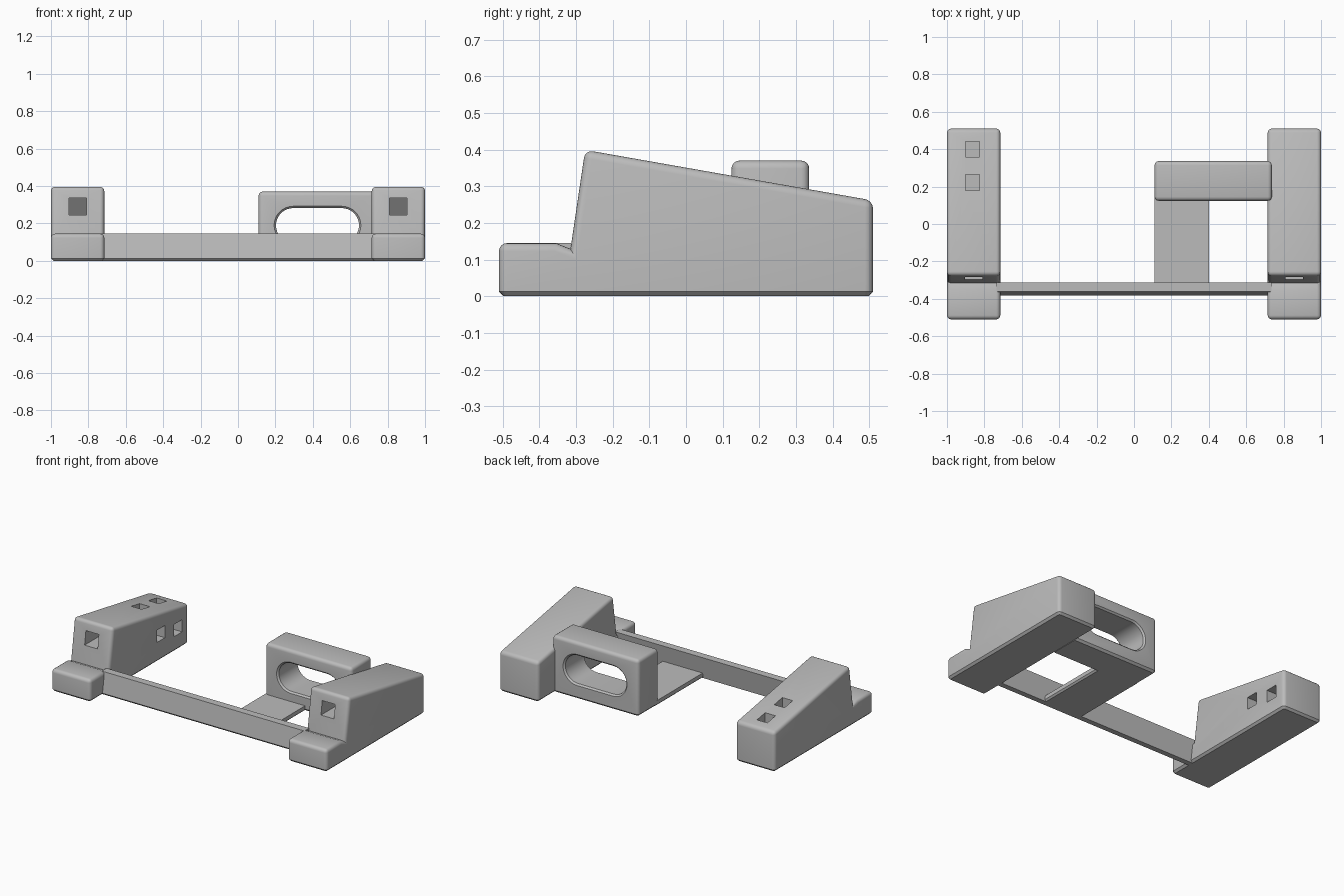
import bpy, bmesh, math
from mathutils import Vector

if "Cube" in bpy.data.objects:
    bpy.data.objects.remove(bpy.data.objects["Cube"], do_unlink=True)

grey = bpy.data.materials.new("plain grey")
grey.use_nodes = True
grey.diffuse_color = (0.5, 0.5, 0.5, 1)
grey.node_tree.nodes["Principled BSDF"].inputs["Base Color"].default_value = (0.5, 0.5, 0.5, 1)


def prism(name, points, axis, lo, hi, rounding=0.0, chamfer=0.0):
    """Extrude a 2D outline along x or y, round upper edges, chamfer the foot."""
    def place(p, d):
        return (d, p[0], p[1]) if axis == "x" else (p[0], d, p[1])
    bm = bmesh.new()
    ends = [[bm.verts.new(place(p, d)) for p in points] for d in (lo, hi)]
    for ring in ends:
        bm.faces.new(ring)
    n = len(points)
    for i in range(n):
        j = (i + 1) % n
        bm.faces.new((ends[0][i], ends[0][j], ends[1][j], ends[1][i]))
    bmesh.ops.recalc_face_normals(bm, faces=bm.faces)

    def on_floor(e):
        return all(abs(v.co.z) < 1e-5 for v in e.verts)
    if rounding:
        edges = [e for e in bm.edges if not on_floor(e) and e.is_convex
                 and e.calc_face_angle() > 0.6]
        bmesh.ops.bevel(bm, geom=edges, offset=rounding, segments=4, profile=0.5,
                        affect="EDGES", clamp_overlap=True)
    if chamfer:
        bmesh.ops.bevel(bm, geom=[e for e in bm.edges if on_floor(e)], offset=chamfer,
                        segments=1, affect="EDGES", clamp_overlap=True)
    mesh = bpy.data.meshes.new(name)
    bm.to_mesh(mesh)
    bm.free()
    mesh.materials.append(grey)
    obj = bpy.data.objects.new(name, mesh)
    bpy.context.collection.objects.link(obj)
    return obj


def activate(obj):
    bpy.ops.object.select_all(action="DESELECT")
    obj.select_set(True)
    bpy.context.view_layer.objects.active = obj


def cut(obj, cutter):
    cutter.hide_render = True
    activate(obj)
    mod = obj.modifiers.new("cut", "BOOLEAN")
    mod.operation, mod.solver, mod.object = "DIFFERENCE", "EXACT", cutter
    bpy.ops.object.modifier_apply(modifier=mod.name)
    bpy.data.objects.remove(cutter, do_unlink=True)


def box(y0, y1, z0, z1):
    return [(y0, z0), (y1, z0), (y1, z1), (y0, z1)]


# Sloping side blocks, each with a square socket in the front
block_side = [(-0.51, 0), (0.51, 0), (0.51, 0.261), (-0.275, 0.399),
              (-0.315, 0.129), (-0.355, 0.145), (-0.51, 0.145)]
socket = [(-0.45, 0.245), (-0.13, 0.245), (-0.2, 0.335), (-0.45, 0.335)]
blocks = {}
for side, sign in (("left", 1), ("right", -1)):
    lo, hi = sorted((sign * 0.715, sign))
    block = prism(side + "_block", block_side, "x", lo, hi, 0.022, 0.013)
    mid = sign * 0.8575
    cut(block, prism("socket_cutter", socket, "x", mid - 0.047, mid + 0.047))
    blocks[side] = block

# Elbow channels from the sloping top to the inner face of the right block
for y, z in ((0.222, 0.13), (0.4, 0.1)):
    elbow = [(-0.9, z), (-0.6, z), (-0.6, z + 0.08), (-0.825, z + 0.08),
             (-0.825, 0.5), (-0.9, 0.5)]
    cut(blocks["right"], prism("elbow_cutter", elbow, "y", y - 0.042, y + 0.042))

# Leaning front bar joining the blocks
bar_side = [(-0.383, 0.013), (-0.37, 0), (-0.335, 0), (-0.313, 0.145), (-0.362, 0.145)]
bar = prism("front_bar", bar_side, "x", -0.735, 0.735)

# Thin floor plate between the bar and the loop
plate = prism("floor_plate", box(-0.35, 0.16, 0, 0.035), "x", 0.11, 0.4, 0, 0.01)

# Upright loop with a rounded slot
loop = prism("slotted_loop", box(0.124, 0.336, 0, 0.37), "x", 0.11, 0.737, 0.022, 0.013)
slot = []
for centre, start in ((0.555, -90), (0.295, 90)):
    for k in range(17):
        a = math.radians(start + k * 180 / 16)
        slot.append((centre + 0.092 * math.cos(a), 0.19 + 0.092 * math.sin(a)))
cut(loop, prism("slot_cutter", slot, "y", 0, 0.5))

# Chamfer the rims of the slot
bm = bmesh.new()
bm.from_mesh(loop.data)
rim = [e for e in bm.edges
       if all(0.19 < v.co.x < 0.66 and 0.09 < v.co.z < 0.29 for v in e.verts)
       and abs(e.verts[0].co.y - e.verts[1].co.y) < 0.01
       and len(e.link_faces) == 2 and e.calc_face_angle() > 1]
bmesh.ops.bevel(bm, geom=rim, offset=0.01, segments=1, affect="EDGES")
bm.to_mesh(loop.data)
bm.free()

for obj in (*blocks.values(), bar, plate, loop):
    activate(obj)
    bpy.ops.object.shade_smooth_by_angle(angle=math.radians(30))
